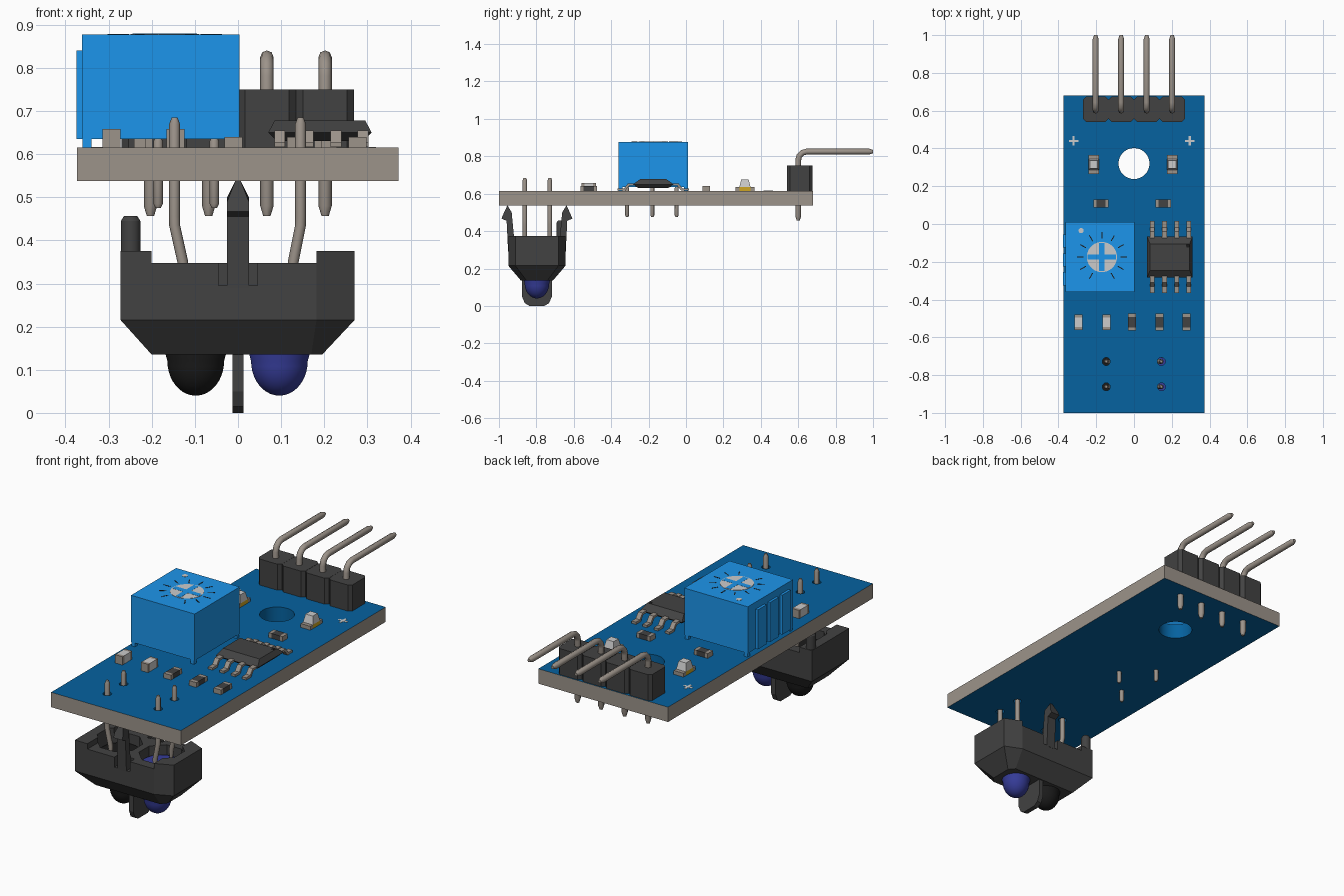
import bpy, bmesh
from math import sin, cos, pi

cube = bpy.data.objects.get("Cube")
if cube:
    bpy.data.objects.remove(cube, do_unlink=True)


def material(name, *srgb):
    col = [(c / 255) ** 2.2 for c in srgb] + [1]
    m = bpy.data.materials.new(name)
    m.use_nodes = True
    m.diffuse_color = col
    m.node_tree.nodes["Principled BSDF"].inputs["Base Color"].default_value = col
    return m


BLUE = material("board_blue", 14, 98, 158)
BRIGHT = material("bright_blue", 34, 148, 234)
TAUPE = material("taupe_metal", 155, 146, 137)
DARK = material("dark_plastic", 68, 68, 68)
BLACK = material("black_lens", 32, 32, 32)
VIOLET = material("blue_lens", 56, 62, 150)
PALE = material("pale_grey", 205, 205, 202)
YELLOW = material("yellow", 205, 165, 40)


def loft(name, rings, mat, smooth=False):
    """Skin a stack of equal-length rings and cap both ends."""
    bm = bmesh.new()
    rows = [[bm.verts.new(p) for p in r] for r in rings]
    n = len(rows[0])
    for a, b in zip(rows, rows[1:]):
        for i in range(n):
            j = (i + 1) % n
            bm.faces.new((a[i], a[j], b[j], b[i]))
    bm.faces.new(rows[0])
    bm.faces.new(rows[-1])
    bmesh.ops.recalc_face_normals(bm, faces=bm.faces)
    me = bpy.data.meshes.new(name)
    bm.to_mesh(me)
    bm.free()
    me.materials.append(mat)
    ob = bpy.data.objects.new(name, me)
    bpy.context.collection.objects.link(ob)
    if smooth:
        activate(ob)
        bpy.ops.object.shade_smooth_by_angle()
    return ob


def activate(ob):
    bpy.ops.object.select_all(action='DESELECT')
    ob.select_set(True)
    bpy.context.view_layer.objects.active = ob


def rect(x0, x1, y0, y1, z):
    return [(x0, y0, z), (x1, y0, z), (x1, y1, z), (x0, y1, z)]


def box(name, x0, x1, y0, y1, z0, z1, mat):
    return loft(name, [rect(x0, x1, y0, y1, z) for z in (z0, z1)], mat)


def block(name, x, y, w, d, z0, z1, mat):
    return box(name, x - w / 2, x + w / 2, y - d / 2, y + d / 2, z0, z1, mat)


def turned(name, x, y, profile, mat, n=32):
    """Revolve (radius, z) pairs about a vertical axis."""
    def circle(r, z):
        return [(x + r * cos(2 * pi * (i + .5) / n), y + r * sin(2 * pi * (i + .5) / n), z)
                for i in range(n)]
    return loft(name, [circle(r, z) for r, z in profile], mat, n > 8)


def plate(name, x, half, profile, mat):
    """Extrude a (y, z) outline along x."""
    return loft(name, [[(x + s * half, y, z) for y, z in profile] for s in (-1, 1)], mat)


def wire(name, pts, radius, mat):
    """Eight-sided wire with narrowed tips."""
    cu = bpy.data.curves.new(name, 'CURVE')
    cu.dimensions = '3D'
    cu.bevel_depth, cu.bevel_resolution, cu.use_fill_caps = radius, 2, True
    sp = cu.splines.new('POLY')
    sp.points.add(len(pts) - 1)
    for p, co in zip(sp.points, pts):
        p.co = (*co, 1)
    sp.points[0].radius = sp.points[-1].radius = .55
    cu.materials.append(mat)
    ob = bpy.data.objects.new(name, cu)
    bpy.context.collection.objects.link(ob)
    activate(ob)
    bpy.ops.object.convert(target='MESH')
    return ob


def cut(ob, *cutters):
    for c in cutters:
        c.hide_render = True
        mod = ob.modifiers.new("cut", 'BOOLEAN')
        mod.operation, mod.solver, mod.object = 'DIFFERENCE', 'EXACT', c
        activate(ob)
        bpy.ops.object.modifier_apply(modifier=mod.name)
        bpy.data.objects.remove(c, do_unlink=True)


# Circuit board with mounting hole and lead holes
BOT, TOP = .538, .615
SY = -.797
leads = [(x, y) for x in (-.147, .145) for y in (-.862, -.728)]
board = box("circuit_board", -.373, .372, -1, .68, BOT, TOP, BLUE)
cut(board, turned("hole_cutter", 0, .32, [(.082, .5), (.082, .7)], BLUE, 40),
    *[turned("lead_cutter", x, y, [(.021, .5), (.021, .7)], BLUE, 16) for x, y in leads])
board.data.materials.clear()
board.data.materials.append(BLUE)
board.data.materials.append(TAUPE)
for f in board.data.polygons:
    cx, cy, cz = f.center
    if abs(f.normal.z) < .5 and (abs(cx) > .36 or cy > .67 or cy < -.99):
        f.material_index = 1

# Polarity marks
for x in (-.32, .295):
    block("polarity_mark", x, .44, .05, .012, TOP, TOP + .001, PALE)
    block("polarity_mark_bar", x, .44, .012, .05, TOP, TOP + .001, PALE)

# Pin header
for x in (-.203, -.068, .067, .202):
    h, c = .067, .016
    plan = [(-h, -h + c), (-h + c, -h), (h - c, -h), (h, -h + c),
            (h, h - c), (h - c, h), (-h + c, h), (-h, h - c)]
    loft("header_block", [[(x + u, .608 + v, z) for u, v in plan] for z in (TOP, .75)], DARK)
    bend = [(x, .645 - .045 * cos(a), .78 + .045 * sin(a)) for a in (0, pi / 6, pi / 3, pi / 2)]
    wire("header_pin", [(x, .6, .457), (x, .6, .48), *bend, (x, .98, .825), (x, 1, .825)],
         .0155, TAUPE)

# Trimmer potentiometer
box("trimmer_body", -.362, .003, -.36, .01, .635, .877, BRIGHT)
for y in (-.29, -.19, -.09):
    block("trimmer_rib", -.365, y, .02, .07, .635, .84, BRIGHT)
for x in (-.35, -.01):
    for y in (-.35, 0):
        block("trimmer_foot", x, y, .02, .02, TOP, .636, BRIGHT)
DX, DY = -.17, -.175
turned("trimmer_dial", DX, DY, [(.08, .87), (.08, .8785)], PALE)
block("dial_slot", DX, DY, .15, .028, .87, .8792, BRIGHT)
block("dial_cross_slot", DX, DY, .028, .15, .87, .8792, BRIGHT)
turned("trimmer_marker", -.28, -.035, [(.014, .87), (.014, .878)], PALE, 16)
for i in range(11):
    a = -pi / 3 + i * pi / 6
    tick = block("dial_tick", 0, 0, .035, .005, .87, .878, BLACK)
    tick.location = (DX + .115 * cos(a), DY + .115 * sin(a), 0)
    tick.rotation_euler.z = a
for x, y in ((-.185, -.05), (-.055, -.18), (-.185, -.315)):
    wire("trimmer_pin", [(x, y, .475), (x, y, .485), (x, y, .63), (x, y, .64)], .011, TAUPE)

# Comparator chip
CY = -.175
loft("chip_body", [rect(.09, .29, CY - .08, CY + .08, .63),
                   rect(.07, .31, CY - .108, CY + .108, .65),
                   rect(.085, .295, CY - .07, CY + .07, .678)], DARK)
turned("chip_marker", .285, -.115, [(.01, .66), (.01, .6785)], BLACK, 16)
leg = [(.09, .655), (.135, .655), (.157, .628), (.19, .628),
       (.19, .616), (.15, .616), (.128, .643), (.09, .643)]
for x in (.097, .162, .227, .29):
    for s in (-1, 1):
        plate("chip_leg", x, .0125, [(CY + s * u, z) for u, z in leg], TAUPE)


# Surface-mount parts
def chip_part(name, x, y, w, d, top, core):
    along_x = w > d
    block(name + "_core", x, y, w * (.6 if along_x else 1), d * (1 if along_x else .6),
          TOP, top, core)
    for s in (-1, 1):
        if along_x:
            block(name + "_end", x + s * w * .4, y, w * .2, d, TOP, top, TAUPE)
        else:
            block(name + "_end", x, y + s * d * .4, w, d * .2, TOP, top, TAUPE)


for x in (-.175, .155):
    chip_part("resistor", x, .108, .08, .042, .64, DARK)
for x in (-.01, .135, .277):
    chip_part("resistor", x, -.52, .042, .09, .64, DARK)
for x in (-.293, -.145):
    chip_part("capacitor", x, -.52, .042, .08, .658, PALE)

# Indicator lamps
for x in (-.213, .202):
    chip_part("indicator_base", x, .315, .056, .1, .635, YELLOW)
    loft("indicator_lens", [rect(x - .028, x + .028, .285, .345, .635),
                            rect(x - .021, x + .021, .295, .335, .675)], PALE)


# Optical sensor housing
def plan(x0, x1, xc, h, e, z):
    return [(x0, SY - h, z), (xc, SY - h, z), (x1, SY - e, z),
            (x1, SY + e, z), (xc, SY + h, z), (x0, SY + h, z)]


housing = loft("sensor_housing", [plan(-.2, .195, .17, .085, .055, .135),
                                  plan(-.272, .27, .182, .153, .115, .215),
                                  plan(-.272, .27, .182, .153, .115, .375)], DARK)
cut(housing, box("notch_cutter", -.2, .182, -1, -.5, .347, .5, DARK),
    *[turned("pocket_cutter", x, SY, [(.11, .24), (.11, .5)], DARK, 8) for x in (-.12, .12)],
    *[box("slot_cutter", x - .01, x + .01, SY + s * .14 - .025, SY + s * .14 + .025, .295, .4, DARK)
      for x in (-.035, .035) for s in (-1, 1)])
turned("locating_post", -.249, SY + .128, [(.023, .3), (.023, .445), (.016, .456)], DARK, 16)

# Snap clips
hook = [(.115, .29), (.154, .29), (.162, .455), (.19, .467), (.18, .49), (.158, .538), (.135, .5)]
for s in (-1, 1):
    clip = plate("snap_clip", 0, .025, [(SY + s * u, z) for u, z in hook], DARK)
    for v in clip.data.vertices:
        if v.co.z > .53:
            v.co.x *= .25

# Divider between the lenses
keel = [(-.08, .2), (-.08, .05), (-.065, .015), (-.04, 0),
        (.04, 0), (.065, .015), (.08, .05), (.08, .2)]
plate("lens_divider", 0, .0125, [(SY + u, z) for u, z in keel], DARK)

# Emitter and receiver lenses
for name, x, mat in (("receiver_lens", -.098, BLACK), ("emitter_lens", .096, VIOLET)):
    dome = [(.066 * sin(a), .12 - .08 * cos(a)) for a in [.03 + i * (pi / 2 - .03) / 10 for i in range(11)]]
    turned(name, x, SY, dome + [(.074, .15), (.076, .23)], mat)
    turned(name + "_base", x * 1.22, SY, [(.095, .23), (.095, .3)], mat)

# Sensor leads
for x, y in leads:
    s = 1 if x > 0 else -1
    wire("sensor_lead", [(s * .126, y, .29), (s * .128, y, .35), (x, y, .435),
                         (x, y, .455), (x, y, .67), (x, y, .685)], .0125, TAUPE)
